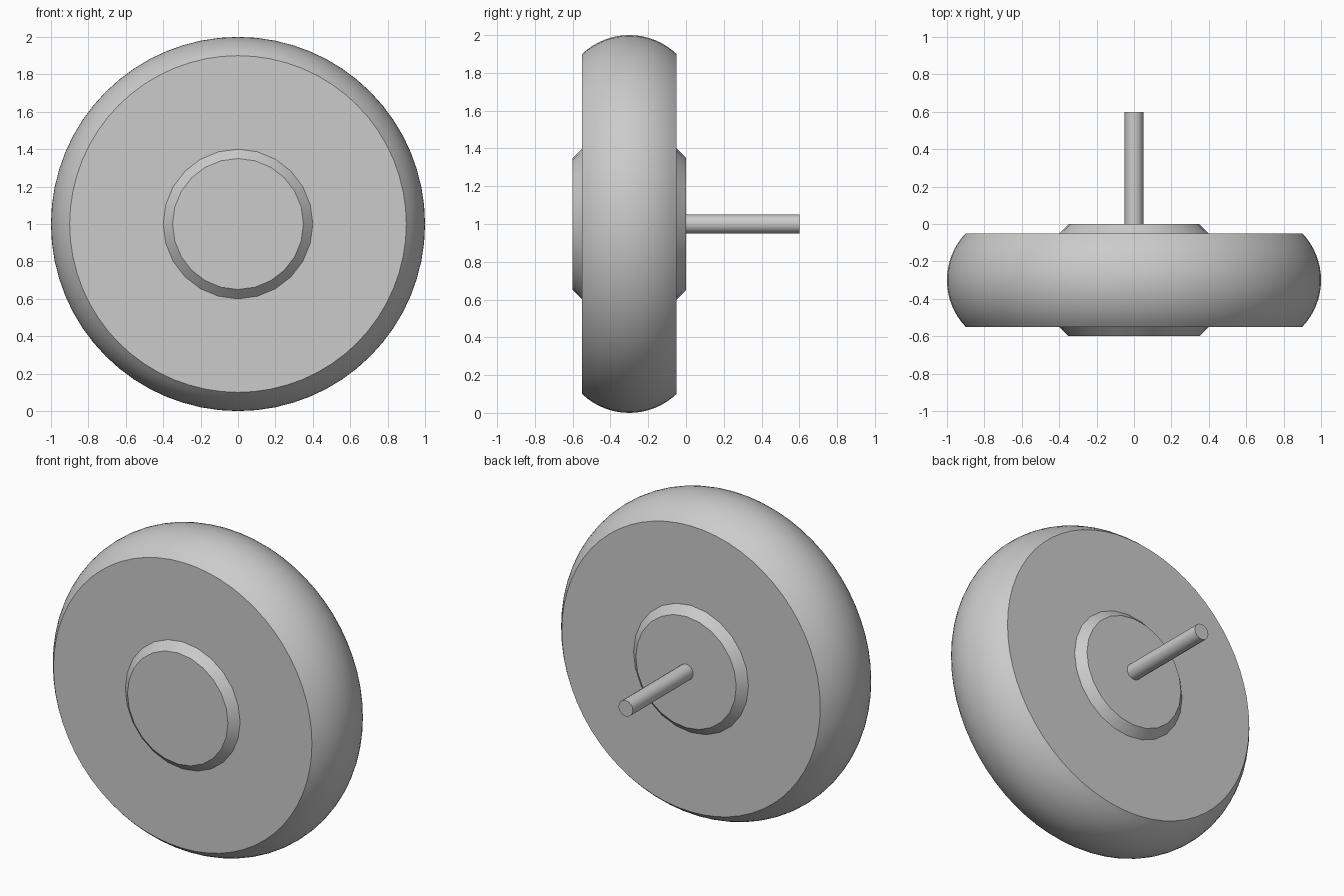
import bpy
import math
from mathutils import Matrix

cube = bpy.data.objects.get("Cube")
if cube:
    bpy.data.objects.remove(cube, do_unlink=True)

grey = bpy.data.materials.new("plain grey")
grey.use_nodes = True
colour = (0.6, 0.6, 0.6, 1)
grey.diffuse_color = colour
grey.node_tree.nodes["Principled BSDF"].inputs["Base Color"].default_value = colour


def lathe(name, profile, sides):
    """Revolve (radius, y) points about the wheel axis and cap both ends."""
    verts = [(r * math.sin(math.tau * i / sides), y, 1 + r * math.cos(math.tau * i / sides))
             for r, y in profile for i in range(sides)]
    faces = []
    for ring in range(len(profile) - 1):
        a, b = ring * sides, (ring + 1) * sides
        for i in range(sides):
            j = (i + 1) % sides
            faces.append((a + i, b + i, b + j, a + j))
    faces.append(tuple(range(sides)))
    faces.append(tuple(reversed(range(len(verts) - sides, len(verts)))))
    mesh = bpy.data.meshes.new(name)
    mesh.from_pydata(verts, [], faces)
    mesh.materials.append(grey)
    obj = bpy.data.objects.new(name, mesh)
    bpy.context.collection.objects.link(obj)
    bpy.ops.object.select_all(action='DESELECT')
    obj.select_set(True)
    bpy.context.view_layer.objects.active = obj
    bpy.ops.object.shade_smooth_by_angle(angle=math.radians(30))
    return obj


# Tyre: flat sides and a tread rounded as a circular arc
MID_Y, HALF_WIDTH, RISE = -0.3, 0.25, 0.1
arc = (HALF_WIDTH ** 2 + RISE ** 2) / (2 * RISE)
half_angle = math.asin(HALF_WIDTH / arc)
steps = 16
tread = []
for k in range(steps + 1):
    t = half_angle * (2 * k / steps - 1)
    tread.append((1 - arc + arc * math.cos(t), MID_Y + arc * math.sin(t)))
lathe("tyre", tread, 64)

# Hub: chamfered disc standing proud on both sides
lathe("hub", [(0.35, -0.6), (0.4, -0.55), (0.4, -0.05), (0.35, 0)], 24)

# Axle
lathe("axle", [(0.05, -0.02), (0.05, 0.6)], 16)
